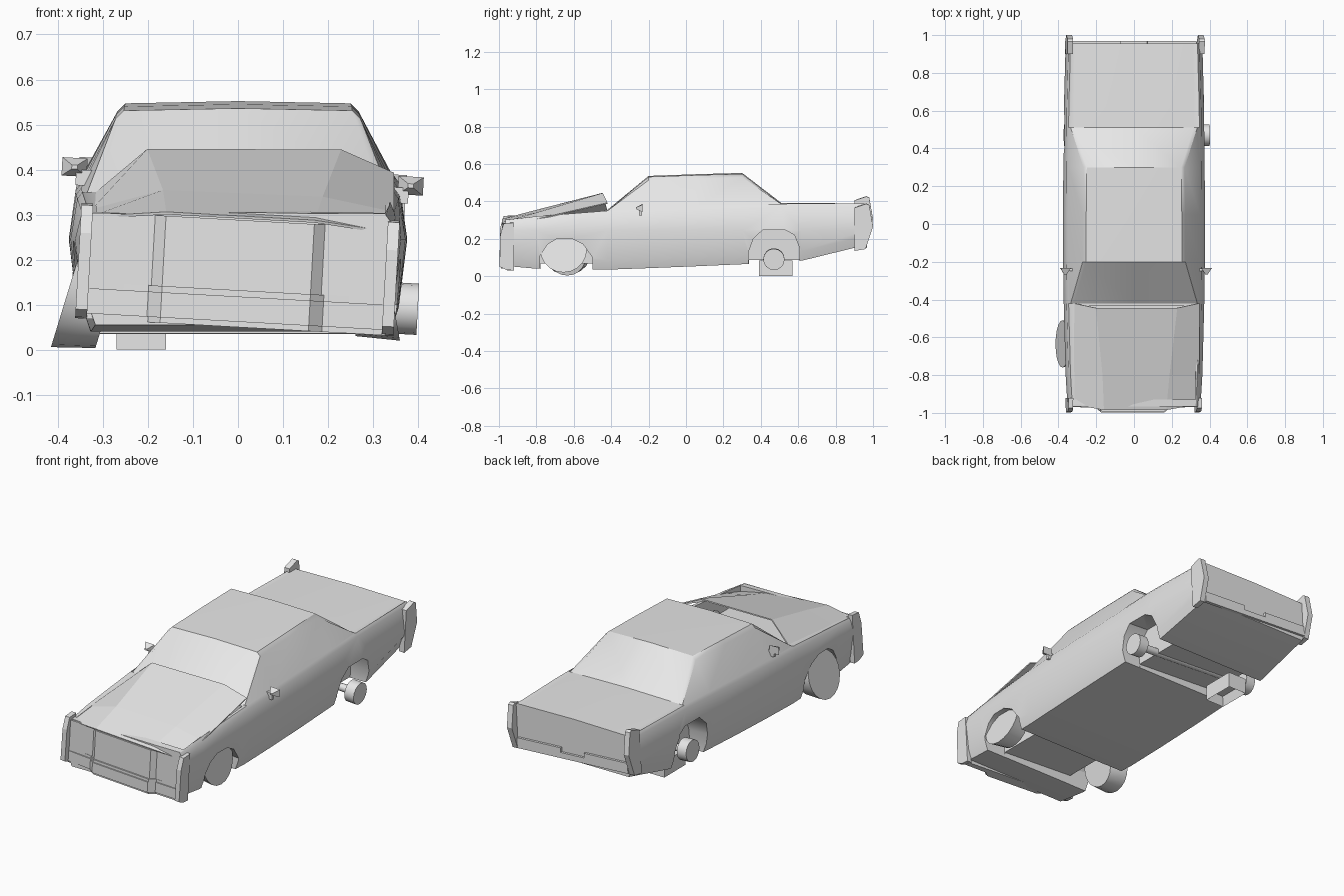
import bpy, bmesh, math
from mathutils import Matrix, Vector

cube = bpy.data.objects.get("Cube")
if cube:
    bpy.data.objects.remove(cube, do_unlink=True)

grey = bpy.data.materials.new("plain grey")
grey.use_nodes = True
grey.diffuse_color = (0.8, 0.8, 0.8, 1)
grey.node_tree.nodes["Principled BSDF"].inputs["Base Color"].default_value = (0.8, 0.8, 0.8, 1)

# The car leans to its left on its missing wheel
pivot = Vector((0, 0, 0.2))
LEAN = (Matrix.Translation(pivot) @ Matrix.Rotation(math.radians(3.2), 4, 'Y')
        @ Matrix.Translation(-pivot))


def finish(name, bm, matrix=None):
    bmesh.ops.recalc_face_normals(bm, faces=bm.faces)
    mesh = bpy.data.meshes.new(name)
    bm.to_mesh(mesh)
    bm.free()
    if matrix:
        mesh.transform(matrix)
    mesh.materials.append(grey)
    obj = bpy.data.objects.new(name, mesh)
    bpy.context.collection.objects.link(obj)
    return obj


def prism(name, outline, place, low, high, matrix=LEAN):
    """Extrude a 2D outline; place(u, v, w) turns it into a 3D point."""
    bm = bmesh.new()
    ends = [[bm.verts.new(place(u, v, w)) for u, v in outline] for w in (low, high)]
    bm.faces.new(ends[0])
    bm.faces.new(ends[1])
    for i in range(len(outline)):
        j = (i + 1) % len(outline)
        bm.faces.new((ends[0][i], ends[0][j], ends[1][j], ends[1][i]))
    return finish(name, bm, matrix)


def side_prism(name, outline, x0, x1, matrix=LEAN):
    return prism(name, outline, lambda u, v, w: (w, u, v), x0, x1, matrix)


def plan_prism(name, outline, z0, z1):
    return prism(name, outline, lambda u, v, w: (u, v, w), z0, z1)


def box(name, x0, x1, y0, y1, z0, z1, matrix=LEAN):
    return side_prism(name, [(y0, z0), (y1, z0), (y1, z1), (y0, z1)], x0, x1, matrix)


def smooth(obj, angle=30):
    bpy.ops.object.select_all(action='DESELECT')
    obj.select_set(True)
    bpy.context.view_layer.objects.active = obj
    bpy.ops.object.shade_smooth_by_angle(angle=math.radians(angle))


def cylinder(name, start, end, r0, r1, sides):
    a, b = Vector(start), Vector(end)
    bm = bmesh.new()
    bmesh.ops.create_cone(bm, cap_ends=True, segments=sides, radius1=r0, radius2=r1,
                          depth=(b - a).length)
    turn = (b - a).to_track_quat('Z', 'Y').to_matrix().to_4x4()
    obj = finish(name, bm, Matrix.Translation((a + b) / 2) @ turn)
    smooth(obj, 40)
    return obj


# Body shell: y, underside, widest half width, belt height, roof half width, roof height
stations = [
    (-0.965, 0.055, 0.352, 0.302, 0.33, 0.300),
    (-0.80, 0.040, 0.362, 0.320, 0.33, 0.318),
    (-0.42, 0.035, 0.372, 0.350, 0.335, 0.350),
    (-0.20, 0.043, 0.375, 0.358, 0.272, 0.531),
    (0.05, 0.053, 0.376, 0.367, 0.271, 0.540),
    (0.30, 0.064, 0.374, 0.378, 0.268, 0.547),
    (0.51, 0.075, 0.372, 0.387, 0.335, 0.386),
    (0.62, 0.083, 0.371, 0.388, 0.335, 0.386),
    (0.955, 0.165, 0.362, 0.388, 0.33, 0.384),
]


def body_shell():
    bm = bmesh.new()
    rings = []
    for y, under, wide, belt, half, roof in stations:
        drop = 0.018 if roof > belt + 0.05 else 0.001
        right = [(wide - 0.035, under), (wide - 0.018, under + 0.05), (wide, 0.245),
                 (wide - 0.015, belt - 0.015), (wide - 0.026, belt),
                 (half, roof - drop), (half - 0.018, roof)]
        section = [(0, under)] + right + [(0, roof + 0.005)]
        section += [(-x, z) for x, z in reversed(right)]
        rings.append([bm.verts.new((x, y, z)) for x, z in section])
    n = len(rings[0])
    for a, b in zip(rings, rings[1:]):
        for i in range(n):
            j = (i + 1) % n
            bm.faces.new((a[i], a[j], b[j], b[i]))
    bm.faces.new(rings[0])
    bm.faces.new(rings[-1])
    return finish("body_shell", bm)


body = body_shell()

# Wheel wells, axle channels and engine bay are cut out of the shell
front_arch = [(-0.78, -0.1), (-0.78, 0.13), (-0.74, 0.19), (-0.69, 0.22),
              (-0.61, 0.22), (-0.55, 0.19), (-0.50, 0.12), (-0.50, -0.1)]
rear_arch = [(0.335, -0.1), (0.335, 0.15), (0.36, 0.22), (0.41, 0.268),
             (0.53, 0.268), (0.58, 0.24), (0.607, 0.17), (0.607, -0.1)]
cutters = [
    box("bay_cutter", -0.32, 0.32, -0.93, -0.435, 0.24, 0.6),
    box("front_channel_cutter", -0.28, 0.28, -0.779, -0.501, -0.1, 0.08),
    box("rear_channel_cutter", -0.28, 0.28, 0.336, 0.606, -0.1, 0.10),
]
for s in (-1, 1):
    cutters.append(side_prism("front_well_cutter", front_arch, s * 0.22, s * 0.6))
    cutters.append(side_prism("rear_well_cutter", rear_arch, s * 0.25, s * 0.6))
bpy.context.view_layer.objects.active = body
for cutter in cutters:
    cutter.hide_render = True
    mod = body.modifiers.new("cut", 'BOOLEAN')
    mod.operation = 'DIFFERENCE'
    mod.solver = 'EXACT'
    mod.object = cutter
    bpy.ops.object.modifier_apply(modifier=mod.name)
for cutter in cutters:
    bpy.data.objects.remove(cutter, do_unlink=True)
smooth(body, 32)

# Fender tips, tail fins and mirrors on both sides
front_tip = [(-0.92, 0.306), (-0.975, 0.302), (-0.993, 0.24), (-0.997, 0.07),
             (-0.96, 0.053), (-0.92, 0.05)]
tail_fin = [(0.90, 0.386), (0.965, 0.408), (0.98, 0.40), (1.0, 0.285),
            (0.96, 0.165), (0.90, 0.155)]
for s, side in ((-1, "right"), (1, "left")):
    side_prism(side + "_fender_tip", front_tip, s * 0.328, s * 0.354)
    side_prism(side + "_tail_fin", tail_fin, s * 0.334, s * 0.364)
    bm = bmesh.new()
    bmesh.ops.create_cone(bm, cap_ends=True, segments=4, radius1=0.036, radius2=0.008,
                          depth=0.035)
    bmesh.ops.rotate(bm, verts=bm.verts, matrix=Matrix.Rotation(math.pi / 4, 3, 'Z'))
    bmesh.ops.rotate(bm, verts=bm.verts, matrix=Matrix.Rotation(math.pi / 2, 3, 'X'))
    bmesh.ops.scale(bm, verts=bm.verts, vec=(1.1, 1, 0.8))
    bmesh.ops.translate(bm, verts=bm.verts, vec=(s * 0.374, -0.25, 0.385))
    finish(side + "_mirror", bm, LEAN)
    box(side + "_mirror_stalk", s * 0.335, s * 0.37, -0.25, -0.235, 0.345, 0.38)


# Nose: grille, bumper ledge and valance share one stepped plan
def nose(name, front, z0, z1):
    plan = [(0.335, -0.93), (0.335, front + 0.03), (0.195, front + 0.025), (0.165, front)]
    plan += [(-x, y) for x, y in reversed(plan)]
    plan_prism(name, plan, z0, z1)


nose("grille", -0.985, 0.13, 0.288)
nose("bumper_ledge", -0.992, 0.118, 0.132)
nose("valance", -0.998, 0.062, 0.118)
nose("chin", -0.988, 0.050, 0.062)

# Rear bumper strip with a notch in the middle
notched = [(-0.33, 0.17), (0.33, 0.17), (0.33, 0.225), (0.07, 0.225), (0.07, 0.20),
           (-0.07, 0.20), (-0.07, 0.225), (-0.33, 0.225)]
prism("rear_bumper", notched, lambda u, v, w: (u, w, v), 0.95, 0.968)

# Popped hood, twisted up at the back
hood_rows = [
    [(-0.33, -0.955, 0.278), (-0.165, -0.985, 0.297), (0.165, -0.985, 0.297), (0.34, -0.955, 0.280)],
    [(-0.33, -0.80, 0.294), (-0.175, -0.80, 0.345), (0.18, -0.80, 0.350), (0.34, -0.80, 0.325)],
    [(-0.328, -0.42, 0.328), (-0.215, -0.445, 0.434), (0.215, -0.445, 0.457), (0.335, -0.42, 0.412)],
]
bm = bmesh.new()
grid = [[bm.verts.new(p) for p in row] for row in hood_rows]
for a, b in zip(grid, grid[1:]):
    for i in range(3):
        bm.faces.new((a[i], a[i + 1], b[i + 1], b[i]))
hood = finish("hood", bm, LEAN)
thick = hood.modifiers.new("thickness", 'SOLIDIFY')
thick.thickness = 0.006


# Splayed front wheels: outer face centre, side, lean angle
def wheel(name, centre, side, lean):
    t = math.radians(lean)
    outer = Vector(centre)
    inner = outer - Vector((side * math.cos(t), 0, math.sin(t))) * 0.095
    cylinder(name, inner, outer, 0.098, 0.125, 20)


wheel("front_right_wheel", (-0.379, -0.635, 0.125), -1, 17)
wheel("front_left_wheel", (0.338, -0.655, 0.143), 1, 10)

# Bare rear axle with brake drums, propped on a block
left_hub, right_hub = LEAN @ Vector((0.36, 0.47, 0.112)), LEAN @ Vector((-0.32, 0.47, 0.112))
along = (left_hub - right_hub).normalized()
cylinder("rear_axle", right_hub, left_hub, 0.02, 0.02, 10)
cylinder("rear_left_drum", left_hub - along * 0.01, left_hub + along * 0.045, 0.057, 0.057, 16)
cylinder("rear_right_drum", right_hub + along * 0.01, right_hub - along * 0.045, 0.057, 0.057, 16)

block = box("prop_block", -0.27, -0.16, 0.39, 0.57, 0.0, 0.085, None)
bm = bmesh.new()
bm.from_mesh(block.data)
base = [f for f in bm.faces if f.normal.z < -0.9]
bmesh.ops.inset_region(bm, faces=base, thickness=0.02)
bmesh.ops.translate(bm, verts=base[0].verts, vec=(0, 0, 0.05))
bm.to_mesh(block.data)
bm.free()
